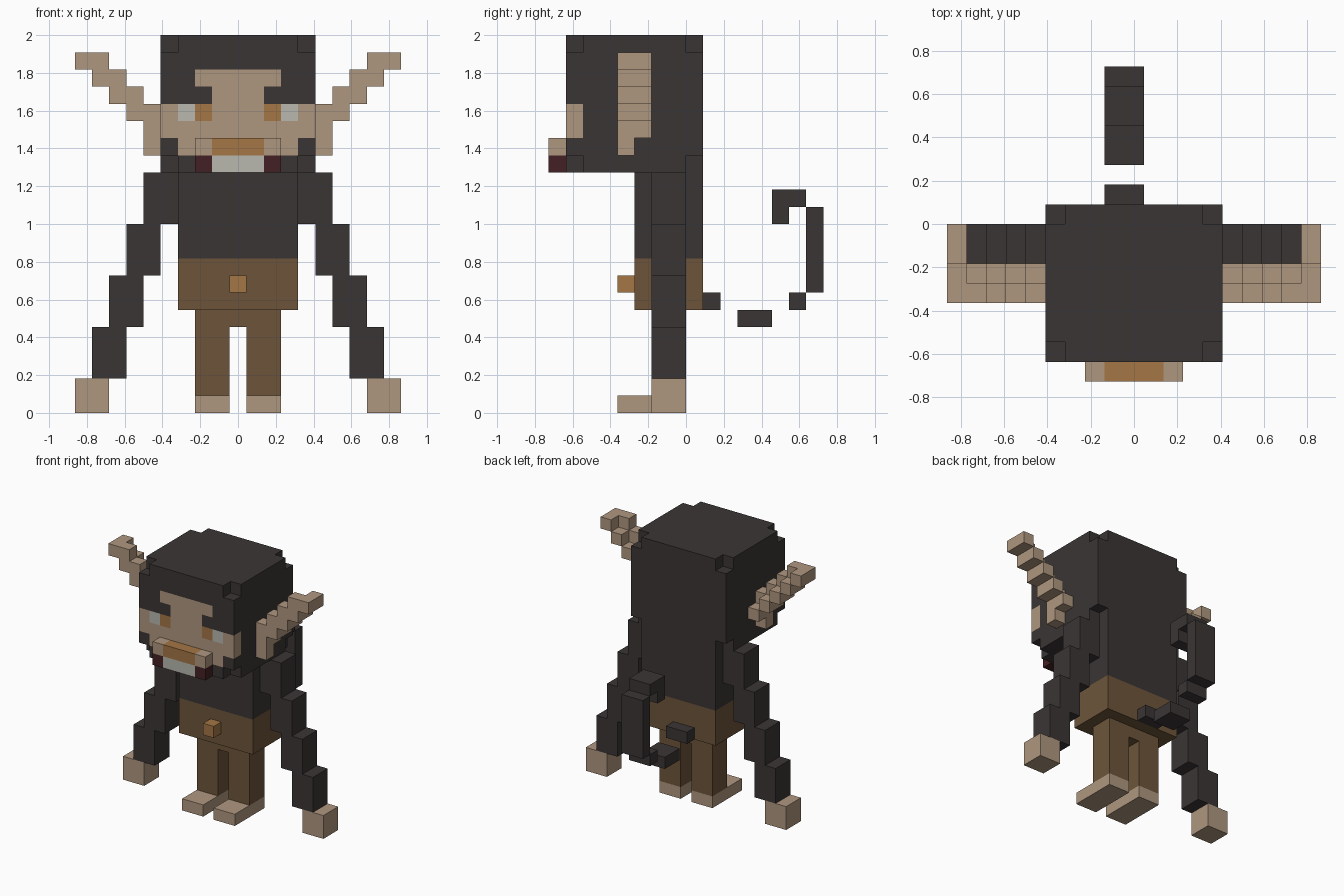
import bpy, bmesh, math
from mathutils import Vector

if "Cube" in bpy.data.objects:
    bpy.data.objects.remove(bpy.data.objects["Cube"], do_unlink=True)

U = 1 / 11  # edge length of one block


def linear(c):
    c /= 255
    return c / 12.92 if c <= 0.04045 else ((c + 0.055) / 1.055) ** 2.4


def material(name, rgb):
    m = bpy.data.materials.new(name)
    m.use_nodes = True
    col = (*[linear(c) for c in rgb], 1)
    m.diffuse_color = col
    b = next(n for n in m.node_tree.nodes if n.type == 'BSDF_PRINCIPLED')
    b.inputs["Base Color"].default_value = col
    b.inputs["Roughness"].default_value = 0.9
    return m


MATS = {
    "D": material("dark_fur", (59, 53, 53)),
    "T": material("tan_skin", (175, 151, 127)),
    "B": material("brown_cloth", (109, 85, 58)),
    "O": material("orange_brown", (164, 118, 69)),
    "W": material("off_white", (185, 184, 176)),
    "M": material("mouth_maroon", (67, 32, 35)),
}


def box(x, y, z, mat):
    """Cells filling x (inclusive centres), y and z (start, end)."""
    return {(i, j, k): mat for i in range(x[0], x[1] + 1)
            for j in range(*y) for k in range(*z)}


def mirrored(cells, side):
    return {(side * i, j, k): m for (i, j, k), m in cells.items()}


def part(name, *groups):
    """Join blocks into one outer surface, one material per block colour."""
    cells = {}
    for g in groups:
        cells.update(g)
    keys = sorted(set(cells.values()))
    bm = bmesh.new()
    verts = {}

    def vert(p):
        p = tuple(round(c * 2) for c in p)
        if p not in verts:
            verts[p] = bm.verts.new(Vector(p) * U / 2)
        return verts[p]

    for (i, j, k), m in cells.items():
        centre = Vector((i, j + 0.5, k + 0.5))
        for axis in range(3):
            for s in (-1, 1):
                n = Vector((0, 0, 0))
                n[axis] = s
                if (i + int(n.x), j + int(n.y), k + int(n.z)) in cells:
                    continue
                a = Vector((0, 0, 0))
                a[(axis + 1) % 3] = 0.5
                b = n.cross(a)
                f = bm.faces.new([vert(centre + n / 2 + d)
                                  for d in (-a - b, a - b, a + b, b - a)])
                f.material_index = keys.index(m)
    bm.normal_update()
    # merge coplanar squares of the same colour
    bmesh.ops.dissolve_limit(bm, angle_limit=math.radians(1), verts=bm.verts[:],
                             edges=bm.edges[:], delimit={'MATERIAL'})
    me = bpy.data.meshes.new(name)
    bm.to_mesh(me)
    bm.free()
    for k in keys:
        me.materials.append(MATS[k])
    ob = bpy.data.objects.new(name, me)
    bpy.context.collection.objects.link(ob)
    return ob


# Head: block with its eight corners removed and the face laid out in front
FACE = ["DDDDDDDDD",
        "DDDDDDDDD",
        "DDTTTTTDD",
        "DDDTTTDDD",
        "TWOTTTOWT",
        "TTTTTTTTT",
        "DTTTTTTTD",
        "DDDDDDDDD"]
head = box((-4, 4), (-7, 1), (14, 22), "D")
for r, row in enumerate(FACE):
    for c, m in enumerate(row):
        head[(c - 4, -7, 21 - r)] = m
for x in (-4, 4):
    for y in (-7, 0):
        for z in (14, 21):
            del head[(x, y, z)]
part("head", head)

# Muzzle with nose, teeth and mouth corners
part("muzzle",
     box((-2, 2), (-8, -7), (15, 16), "T"), box((-1, 1), (-8, -7), (15, 16), "O"),
     box((-2, 2), (-8, -7), (14, 15), "M"), box((-1, 1), (-8, -7), (14, 15), "W"))

# Torso, trousers and button
part("torso", box((-3, 3), (-3, 1), (9, 14), "D"))
part("trousers", box((-3, 3), (-3, 1), (6, 9), "B"),
     box((0, 0), (-2, 0), (5, 6), "B"))
part("button", box((0, 0), (-4, -3), (7, 8), "O"))

for side, label in ((1, "left"), (-1, "right")):
    # Leg and foot
    part(label + "_leg", mirrored(box((1, 2), (-2, 0), (1, 6), "B"), side))
    part(label + "_foot", mirrored(box((1, 2), (-4, 0), (0, 1), "T"), side))

    # Arm stepping outward on the way down, ending in a hand
    arm = {}
    for n in range(4):
        arm.update(box((4 + n, 5 + n), (-2, 0), (11 - 3 * n, 14 - 3 * n), "D"))
    part(label + "_arm", mirrored(arm, side))
    part(label + "_hand", mirrored(box((8, 9), (-2, 0), (0, 2), "T"), side))

    # Ear: double-width front steps backed by single-width steps
    ear = box((5, 5), (-4, -3), (15, 18), "T")
    ear.update(box((5, 5), (-3, -2), (16, 17), "T"))
    for n in range(4):
        z = (17 + n, 18 + n)
        ear.update(box((5 + n, 6 + n), (-4, -3), z, "T"))
        ear.update(box((6 + n, 6 + n), (-3, -2), z, "T"))
    part(label + "_ear", mirrored(ear, side))

# Tail: separate pieces curling up behind
TAIL = [((1, 2), (6, 7)), ((3, 5), (5, 6)), ((6, 7), (6, 7)),
        ((7, 8), (7, 12)), ((5, 7), (12, 13)), ((5, 6), (11, 12))]
part("tail", *[box((-1, 0), y, z, "D") for y, z in TAIL])
